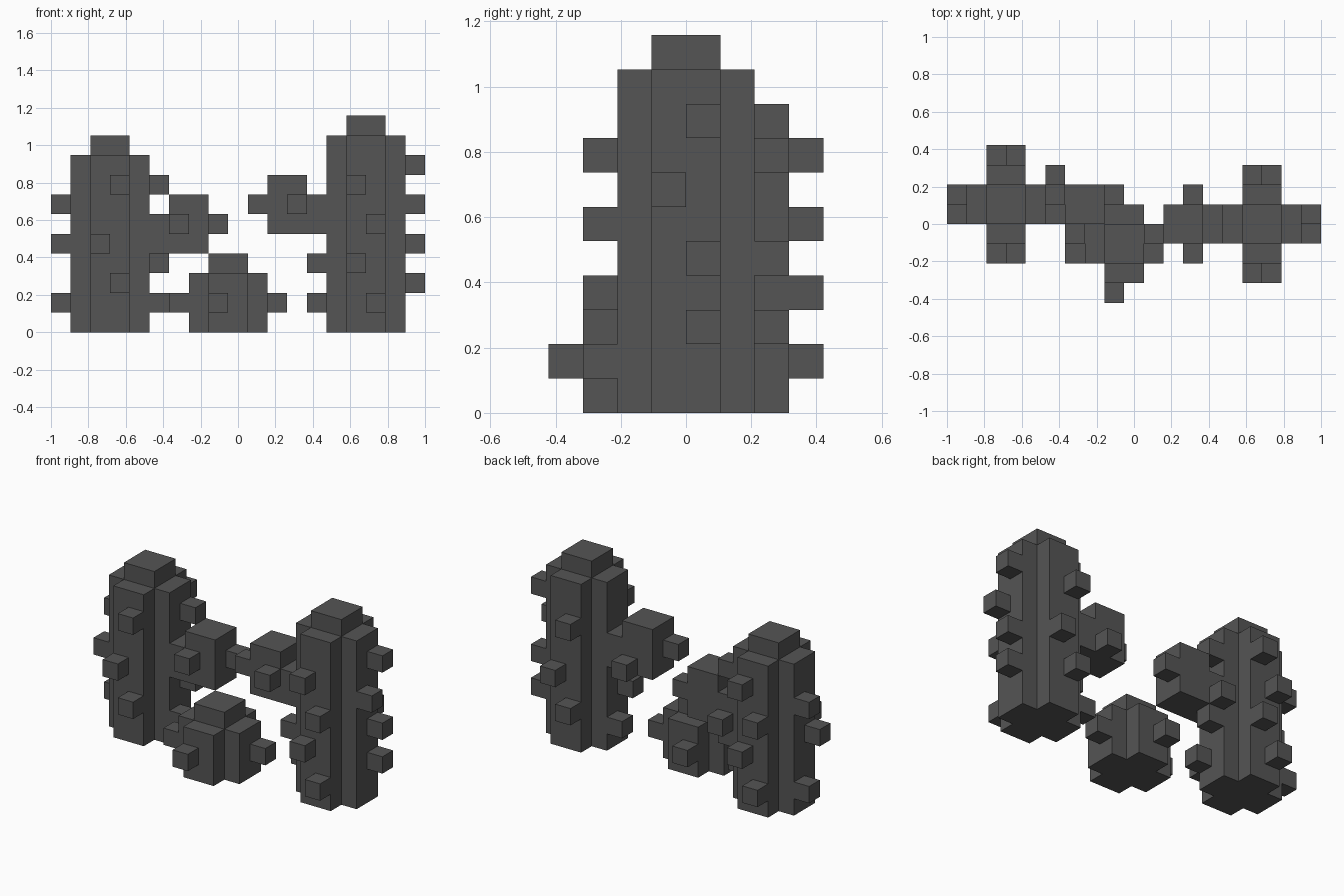
import bpy, bmesh, math
from mathutils import Vector

if "Cube" in bpy.data.objects:
    bpy.data.objects.remove(bpy.data.objects["Cube"])

U = 2 / 19                      # one block
ORIGIN = Vector((-1, -4 * U, 0))

mat = bpy.data.materials.new("dark grey")
mat.diffuse_color = (0.09, 0.09, 0.09, 1)
mat.use_nodes = True
mat.node_tree.nodes["Principled BSDF"].inputs["Base Color"].default_value = mat.diffuse_color


def box(x, y, z, sx=1, sy=1, sz=1):
    return {(x + i, y + j, z + k) for i in range(sx) for j in range(sy) for k in range(sz)}


def trunk(x, y, h):
    """Plus-shaped column of side height h with a 2x2 cap one block higher."""
    return box(x + 1, y, 0, 2, 4, h) | box(x, y + 1, 0, 4, 2, h) | box(x + 1, y + 1, 0, 2, 2, h + 1)


def build(name, cells):
    """Make one clean outer skin around a set of blocks."""
    bm = bmesh.new()
    for c in cells:
        for axis in range(3):
            for s in (-1, 1):
                n = list(c)
                n[axis] += s
                if tuple(n) in cells:
                    continue
                a, b = (axis + 1) % 3, (axis + 2) % 3
                pts = []
                for da, db in ((0, 0), (1, 0), (1, 1), (0, 1))[::s]:
                    p = list(c)
                    p[axis] += s > 0
                    p[a] += da
                    p[b] += db
                    pts.append(bm.verts.new(ORIGIN + Vector(p) * U))
                bm.faces.new(pts)
    bmesh.ops.remove_doubles(bm, verts=bm.verts[:], dist=1e-4)
    bmesh.ops.dissolve_limit(bm, angle_limit=math.radians(1), verts=bm.verts[:], edges=bm.edges[:])
    me = bpy.data.meshes.new(name)
    bm.to_mesh(me)
    bm.free()
    me.materials.append(mat)
    bpy.context.collection.objects.link(bpy.data.objects.new(name, me))


# Left cactus: trunk, arm with elbow, spikes
left = trunk(1, 3, 9) | box(5, 4, 4, 1, 2, 2) | box(6, 4, 4, 2, 2, 3)
left |= {(3, 2, 7), (2, 2, 4), (3, 2, 2),               # front
         (3, 7, 7), (2, 7, 5), (3, 7, 3), (2, 7, 1),    # back
         (0, 5, 6), (0, 4, 4), (0, 5, 1),               # outer side
         (5, 5, 7), (5, 5, 3), (5, 4, 1),               # inner side
         (6, 3, 5), (8, 5, 5), (5, 6, 4)}               # arm
build("left_cactus", left)

# Right cactus: taller trunk, arm with elbow, spikes
right = trunk(14, 2, 10) | box(13, 3, 5, 1, 2, 2) | box(11, 3, 5, 2, 2, 3)
right |= {(15, 1, 7), (16, 1, 5), (15, 1, 3), (16, 1, 1),   # front
          (15, 6, 7), (16, 6, 4), (15, 6, 2),               # back
          (18, 4, 8), (18, 3, 6), (18, 4, 4), (18, 4, 2),   # outer side
          (13, 3, 3), (13, 4, 1),                           # inner side
          (12, 2, 6), (10, 3, 6), (12, 5, 5)}               # arm
build("right_cactus", right)

# Small cactus in the middle with one spike on each side
build("small_cactus", trunk(7, 1, 3) | {(8, 0, 1), (8, 5, 1), (6, 2, 1), (11, 3, 1)})
